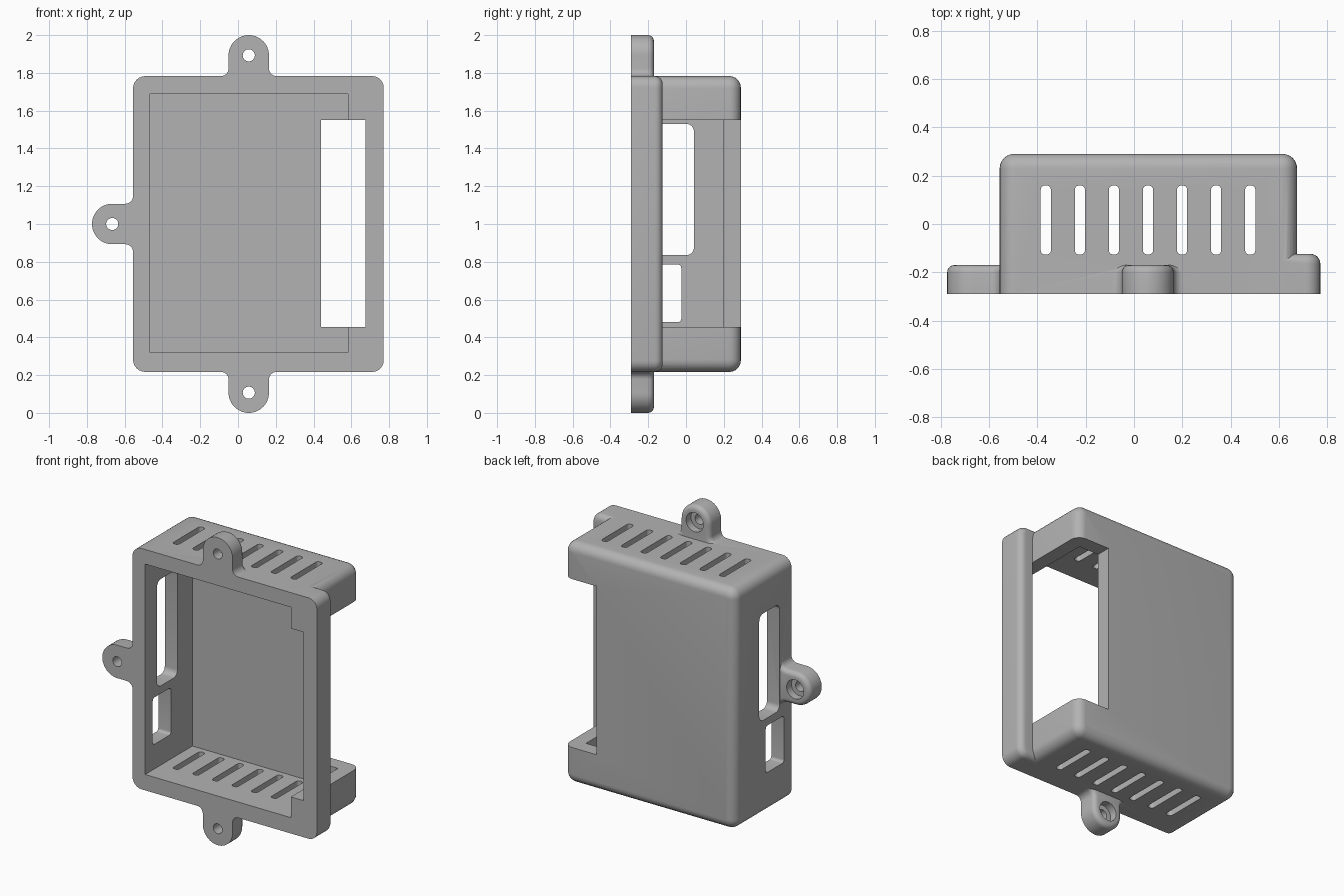
import bpy
import bmesh
import math
from mathutils import Matrix, Vector

if "Cube" in bpy.data.objects:
    bpy.data.objects.remove(bpy.data.objects["Cube"])

grey = bpy.data.materials.new("light_grey_plastic")
grey.use_nodes = True
COLOUR = (0.45, 0.45, 0.45, 1)
grey.diffuse_color = COLOUR
grey.node_tree.nodes["Principled BSDF"].inputs["Base Color"].default_value = COLOUR

FRONT, BACK = -0.29, 0.29
LEFT, RIGHT, BOTTOM, TOP = -0.556, 0.675, 0.217, 1.783


def make_object(name, bm):
    bmesh.ops.recalc_face_normals(bm, faces=bm.faces)
    mesh = bpy.data.meshes.new(name)
    bm.to_mesh(mesh)
    bm.free()
    mesh.materials.append(grey)
    obj = bpy.data.objects.new(name, mesh)
    bpy.context.collection.objects.link(obj)
    return obj


def box(name, lo, hi, axis=1, corner=0, back=0):
    """Box with rounded edges along one axis, and optionally a rounded rear rim."""
    lo, hi = Vector(lo), Vector(hi)
    bm = bmesh.new()
    size = Matrix.Diagonal((*(hi - lo), 1))
    bmesh.ops.create_cube(bm, size=1, matrix=Matrix.Translation((lo + hi) / 2) @ size)
    if corner:
        edges = [e for e in bm.edges
                 if abs((e.verts[0].co - e.verts[1].co)[axis]) > 1e-4]
        bmesh.ops.bevel(bm, geom=edges, offset=corner, segments=6, profile=0.5, affect='EDGES')
    if back:
        rim = [e for e in bm.edges if all(v.co.y > hi.y - 1e-4 for v in e.verts)]
        bmesh.ops.bevel(bm, geom=rim, offset=back, segments=6, profile=0.5, affect='EDGES')
    return make_object(name, bm)


def cylinder(name, x, z, radius, y0, y1):
    bm = bmesh.new()
    place = Matrix.Translation((x, (y0 + y1) / 2, z)) @ Matrix.Rotation(math.pi / 2, 4, 'X')
    bmesh.ops.create_cone(bm, cap_ends=True, segments=32, radius1=radius, radius2=radius,
                          depth=y1 - y0, matrix=place)
    return make_object(name, bm)


def tab_profile(inset, radius=0.107, reach=0.11, fillet=0.04):
    """Half-round tab outline with filleted feet, as (outward, across) pairs."""
    foot = radius + fillet
    half = [(-0.06, foot)]
    for i in range(7):
        a = math.pi / 2 * i / 6
        half.append((fillet - (fillet + inset) * math.cos(a),
                     foot - (fillet + inset) * math.sin(a)))
    for i in range(13):
        a = math.pi / 2 * (1 - i / 12)
        half.append((reach + (radius - inset) * math.cos(a), (radius - inset) * math.sin(a)))
    return half + [(u, -v) for u, v in half[-2::-1]]


def mount_tab(name, x, z, out, rear=-0.17, soft=0.03):
    """Lofts the tab outline rearwards, shrinking it along a rounded rim."""
    sections = [(FRONT, 0)]
    for i in range(6):
        a = math.pi / 2 * i / 5
        sections.append((rear - soft + soft * math.sin(a), soft * (1 - math.cos(a))))
    bm = bmesh.new()
    rings = []
    for y, inset in sections:
        rings.append([bm.verts.new((x + u * out[0] - v * out[1], y, z + u * out[1] + v * out[0]))
                      for u, v in tab_profile(inset)])
    for a, b in zip(rings, rings[1:]):
        for i in range(len(a)):
            j = (i + 1) % len(a)
            bm.faces.new((a[i], a[j], b[j], b[i]))
    bm.faces.new(rings[0])
    bm.faces.new(rings[-1])
    return make_object(name, bm)


def combine(target, other, operation):
    mod = target.modifiers.new(other.name, 'BOOLEAN')
    mod.operation = operation
    mod.solver = 'EXACT'
    mod.object = other
    bpy.context.view_layer.update()
    result = bpy.data.meshes.new_from_object(
        target.evaluated_get(bpy.context.evaluated_depsgraph_get()))
    target.modifiers.clear()
    target.data = result
    bpy.data.objects.remove(other)


# Main shell, with a wider lip along the front of the open side
case = box("enclosure", (LEFT, FRONT, BOTTOM), (RIGHT, BACK, TOP), corner=0.065, back=0.06)
lip = box("side_lip", (0.4, FRONT, BOTTOM), (0.771, -0.124, TOP), corner=0.06, back=0.04)
combine(case, lip, 'UNION')

# Screw tabs at the top, bottom and side
tabs = [("top_tab", 0.057, TOP, (0, 1)),
        ("bottom_tab", 0.057, BOTTOM, (0, -1)),
        ("side_tab", LEFT, 1.0, (-1, 0))]
for tab in tabs:
    combine(case, mount_tab(*tab), 'UNION')

# Hollow interior, open at the front
combine(case, box("cavity", (-0.465, -0.4, 0.32), (0.583, 0.195, 1.688)), 'DIFFERENCE')

# Large window through the side and rear walls
combine(case, box("window", (0.44, -0.4, 0.455), (RIGHT, 0.4, 1.55)), 'DIFFERENCE')

# Two port openings in the opposite side wall
combine(case, box("tall_port", (-0.65, -0.168, 0.835), (-0.42, 0.042, 1.53),
                  axis=0, corner=0.04), 'DIFFERENCE')
combine(case, box("short_port", (-0.65, -0.212, 0.48), (-0.42, -0.025, 0.785),
                  axis=0, corner=0.018), 'DIFFERENCE')

# Ventilation slots through the top and bottom walls
for i in range(7):
    x = 0.058 + (i - 3) * 0.141
    combine(case, box("vent", (x - 0.021, -0.126, 0.1), (x + 0.021, 0.159, 1.9),
                      axis=2, corner=0.017), 'DIFFERENCE')

# Screw holes with a recess for the head at the rear
for name, x, z, out in tabs:
    cx, cz = x + out[0] * 0.11, z + out[1] * 0.11
    combine(case, cylinder("screw_hole", cx, cz, 0.032, -0.4, -0.1), 'DIFFERENCE')
    combine(case, cylinder("head_recess", cx, cz, 0.062, -0.22, -0.1), 'DIFFERENCE')

bpy.ops.object.select_all(action='DESELECT')
case.select_set(True)
bpy.context.view_layer.objects.active = case
bpy.ops.object.shade_smooth_by_angle(angle=math.radians(30))
